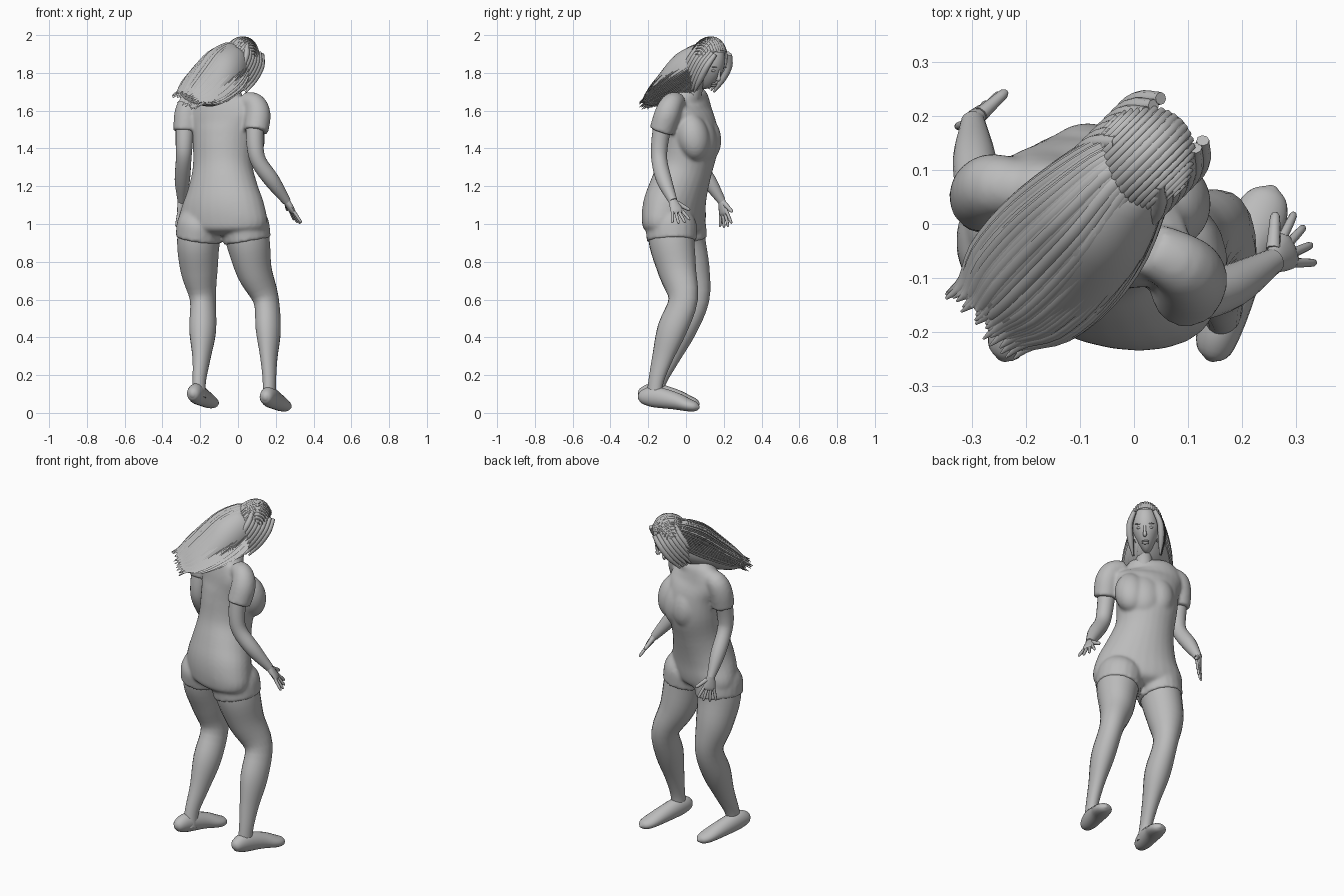
import bpy, bmesh, random
from math import sin, cos, pi, radians
from mathutils import Vector, Matrix

random.seed(4)
if "Cube" in bpy.data.objects:
    bpy.data.objects.remove(bpy.data.objects["Cube"])

grey = bpy.data.materials.new("plain grey")
grey.use_nodes = True
grey.diffuse_color = (0.5, 0.5, 0.5, 1)
grey.node_tree.nodes["Principled BSDF"].inputs["Base Color"].default_value = (0.5, 0.5, 0.5, 1)

ACROSS = Vector((0.9, -0.42, 0))             # body's sideways axis
FACE_ACROSS = Vector((0.7, -0.7, 0))         # head's sideways axis
HAIR_ACROSS = Vector((0.68, -0.68, -0.26))   # blown hair leans to one side


def finish(name, bm):
    bmesh.ops.recalc_face_normals(bm, faces=bm.faces)
    mesh = bpy.data.meshes.new(name)
    bm.to_mesh(mesh)
    bm.free()
    mesh.materials.append(grey)
    ob = bpy.data.objects.new(name, mesh)
    bpy.context.collection.objects.link(ob)
    bpy.ops.object.select_all(action='DESELECT')
    ob.select_set(True)
    bpy.context.view_layer.objects.active = ob
    bpy.ops.object.shade_smooth_by_angle(angle=radians(50))
    return ob


def smooth_path(secs, steps):
    """Catmull-Rom through sections (x, y, z, half width, half depth)."""
    p = [Vector(s if len(s) == 5 else (*s, s[3])) for s in secs]
    p = [2 * p[0] - p[1]] + p + [2 * p[-1] - p[-2]]
    out = []
    for a, b, c, d in zip(p, p[1:], p[2:], p[3:]):
        for i in range(steps):
            t = i / steps
            out.append(0.5 * (2 * b + (c - a) * t + (2 * a - 5 * b + 4 * c - d) * t * t
                              + (3 * b - a - 3 * c + d) * t ** 3))
    return out + [p[-2]]


def add_loft(bm, secs, across=ACROSS, n=20, steps=4):
    path = smooth_path(secs, steps)
    centres = [Vector(s[:3]) for s in path]
    rings = []
    for i, (s, c) in enumerate(zip(path, centres)):
        tan = (centres[min(i + 1, len(path) - 1)] - centres[max(i - 1, 0)]).normalized()
        u = (across - tan * across.dot(tan)).normalized()
        v = tan.cross(u)
        rx, ry = max(s[3], 0.001), max(s[4], 0.001)
        rings.append([bm.verts.new(c + u * rx * cos(2 * pi * k / n) + v * ry * sin(2 * pi * k / n))
                      for k in range(n)])
    for a, b in zip(rings, rings[1:]):
        for k in range(n):
            bm.faces.new((a[k], a[k - 1], b[k - 1], b[k]))
    bm.faces.new(rings[0])
    bm.faces.new(rings[-1])


def loft(name, secs, **kw):
    bm = bmesh.new()
    add_loft(bm, secs, **kw)
    return finish(name, bm)


def add_ball(bm, loc, radii, rot, shape=None):
    for v in bmesh.ops.create_uvsphere(bm, u_segments=28, v_segments=18, radius=1)["verts"]:
        if shape:
            shape(v.co)
        v.co = Vector(loc) + rot @ Vector(c * r for c, r in zip(v.co, radii))


def ball(name, loc, radii, rot, shape=None):
    bm = bmesh.new()
    add_ball(bm, loc, radii, rot, shape)
    return finish(name, bm)


# Shirt with sleeves and shorts, fused into one draped body
bm = bmesh.new()
add_loft(bm, [(-.08, -.065, .94, .14, .08), (-.08, -.065, .97, .23, .132), (-.08, -.065, 1.02, .25, .146),
              (-.08, -.06, 1.1, .23, .15), (-.08, -.038, 1.19, .193, .146), (-.08, -.005, 1.3, .163, .142),
              (-.075, .02, 1.42, .168, .148), (-.075, .02, 1.52, .178, .134), (-.08, .01, 1.6, .2, .105),
              (-.07, .01, 1.66, .17, .085), (-.05, .02, 1.7, .09, .065), (-.045, .025, 1.715, .05, .05)], n=28)
TURN = Matrix.Rotation(radians(-25), 3, 'Z') @ Matrix.Rotation(radians(12), 3, 'X')
for loc, radii in (((-.085, .1, 1.46), (.088, .085, .125)), ((.055, .038, 1.46), (.088, .085, .125)),
                   ((-.017, .06, 1.45), (.11, .1, .14))):
    add_ball(bm, loc, radii, TURN)
sleeves = [[(.03, -.045, 1.65, .05), (.085, -.075, 1.635, .06), (.105, -.1, 1.58, .068), (.095, -.13, 1.49, .066)],
           [(-.19, .06, 1.65, .05), (-.25, .07, 1.635, .06), (-.272, .06, 1.58, .066), (-.28, .045, 1.49, .063)]]
hems = [[(.02, -.08, 1.06, .1), (.035, -.078, 1.0, .127, .135), (.05, -.076, .91, .124, .134)],
        [(-.18, -.04, 1.06, .1), (-.195, -.03, 1.0, .126, .135), (-.208, -.02, .915, .122, .134)]]
for secs in sleeves + hems:
    add_loft(bm, secs)
clothes = finish("shirt_and_shorts", bm)
remesh = clothes.modifiers.new("fuse", 'REMESH')
remesh.mode = 'VOXEL'
remesh.voxel_size = 0.009
remesh.use_smooth_shade = True
relax = clothes.modifiers.new("drape", 'SMOOTH')
relax.factor = 0.5
relax.iterations = 9

# Arms
loft("right_arm", [(.09, -.12, 1.55, .05), (.09, -.14, 1.42, .045), (.11, -.14, 1.33, .042),
                   (.18, -.115, 1.23, .041), (.258, -.068, 1.12, .023)])
loft("left_arm", [(-.28, .05, 1.55, .05), (-.285, .03, 1.42, .045), (-.288, .045, 1.34, .041),
                  (-.295, .12, 1.23, .04), (-.298, .19, 1.12, .022)])


def hand(name, wrist, along, spread):
    """Flat palm with four fanned fingers and a thumb; spread points at the thumb."""
    w, d, s = Vector(wrist), Vector(along).normalized(), Vector(spread)
    s = (s - d * s.dot(d)).normalized()
    bm = bmesh.new()
    add_loft(bm, [(*(w + d * t), a, b) for t, a, b in
                  ((-.01, .02, .018), (.025, .03, .017), (.06, .035, .014), (.075, .03, .008))], s, n=12)
    for k in range(4):
        off = (k - 1.5) / 1.5
        base, dirn = w + d * .06 + s * off * .026, (d + s * off * .36).normalized()
        reach = .085 - .012 * abs(off)
        add_loft(bm, [(*(base + dirn * reach * t), r) for t, r in
                      ((0, .009), (.5, .0085), (.9, .007), (1, .002))], s, n=8, steps=2)
    base, dirn = w + d * .015 + s * .018, (d * .75 + s * .75).normalized()
    add_loft(bm, [(*(base + dirn * t), r) for t, r in
                  ((0, .014), (.04, .011), (.07, .009), (.078, .002))], s, n=8, steps=2)
    finish(name, bm)


hand("right_hand", (.258, -.068, 1.12), (.055, .04, -.1), (-.3, .95, 0))
hand("left_hand", (-.298, .19, 1.12), (.01, .02, -.12), (.75, .6, 0))

# Legs and shoes
legs = {"right": [(.03, -.08, 1.0, .12), (.055, -.075, .9, .114, .122), (.087, -.045, .75, .092, .103),
                  (.148, -.015, .6, .066, .08), (.16, -.075, .44, .064, .08), (.163, -.125, .29, .043, .057),
                  (.166, -.158, .17, .034, .042), (.165, -.17, .08, .034, .042)],
        "left": [(-.19, -.02, 1.0, .12), (-.21, -.015, .9, .112, .122), (-.205, .025, .75, .097, .103),
                 (-.186, .045, .6, .067, .08), (-.187, -.025, .44, .07, .08), (-.194, -.09, .29, .046, .057),
                 (-.205, -.143, .17, .034, .042), (-.205, -.165, .08, .034, .042)]}
for side, dx, dz in (("right", 0, 0), ("left", -.385, .017)):
    loft(side + "_leg", legs[side])
    foot = [(.14, -.252, .08, .008, .01), (.147, -.232, .083, .033, .036), (.165, -.17, .085, .044, .055),
            (.2, -.06, .064, .048, .046), (.232, .01, .042, .05, .034), (.25, .05, .032, .036, .024),
            (.258, .07, .028, .006, .006)]
    loft(side + "_shoe", [(x + dx, y, z + dz, a, b) for x, y, z, a, b in foot])

# Neck and head
loft("neck", [(-.05, .02, 1.66, .055), (-.03, .05, 1.73, .045), (-.01, .09, 1.8, .046)])
CENTRE = Vector((.01, .115, 1.845))
HEAD = Matrix.Rotation(radians(-45), 3, 'Z') @ Matrix.Rotation(radians(-25), 3, 'X')


def on_head(x, y, z):
    return CENTRE + HEAD @ Vector((x, y, z))


def jaw(co):
    if co.z < 0:
        co.x *= 1 + .38 * co.z
        co.y = co.y * (1 + .2 * co.z) - .12 * co.z


ball("head", CENTRE, (.077, .098, .135), HEAD, jaw)
loft("nose", [(*on_head(0, .094, .012), .007), (*on_head(0, .102, -.02), .008),
              (*on_head(0, .107, -.037), .011), (*on_head(0, .097, -.046), .006)], across=FACE_ACROSS, n=10)
for z, r in ((-.073, .006), (-.083, .007)):
    ball("lip", on_head(0, .089, z), (.021, .009, r), HEAD)
for side, s in (("left", -1), ("right", 1)):
    ball(side + "_eye", on_head(s * .031, .083, .002), (.015, .009, .007), HEAD)
    ball(side + "_brow", on_head(s * .033, .084, .023), (.02, .009, .004), HEAD)

# Hair cap, open at the face
bm = bmesh.new()
add_ball(bm, (0, 0, 0), (1, 1, 1), Matrix.Identity(3))
bmesh.ops.delete(bm, context='FACES', geom=[
    f for f in bm.faces for c in [f.calc_center_median()] if c.y > .45 and c.z < .6 or c.z < -.6])
for v in bm.verts:
    v.co = on_head(v.co.x * .09, v.co.y * .106 - .006, v.co.z * .138 + .012)
finish("hair_cap", bm)

# Wind-blown mass of hair
mass = [(.015, .12, 1.89, .06, .06), (-.01, .095, 1.862, .084, .1), (-.07, .02, 1.805, .118, .118),
        (-.14, -.055, 1.745, .132, .095), (-.205, -.12, 1.695, .122, .066), (-.25, -.16, 1.672, .09, .035)]
loft("hair_mass", mass, across=HAIR_ACROSS, n=28)
bm = bmesh.new()
lift = Vector((-.33, -.33, .88))
for i in range(90):
    ang = 2 * pi * i / 90
    grow = random.uniform(.98, 1.04)
    secs = []
    for x, y, z, a, b in mass:
        p = Vector((x, y, z)) + (HAIR_ACROSS * a * cos(ang) + lift * b * sin(ang)) * grow
        secs.append((*p, .011, .004))
    tip = Vector(secs[-1][:3]) + Vector((-.025, -.02, -.018)) * random.uniform(.2, 1.5)
    add_loft(bm, secs + [(*tip, .002, .001)], HAIR_ACROSS, n=6, steps=3)

# Strands combed back over the cap
for k in range(19):
    a = radians(-72 + 8 * k)
    secs = []
    for j in range(6):
        t = radians(46 + j * 25)
        p = on_head(.09 * sin(a), -.006 + .106 * cos(a) * cos(t), .012 + .138 * cos(a) * sin(t))
        secs.append((*p, .007, .003))
    add_loft(bm, secs, FACE_ACROSS, n=6, steps=2)

# Locks hanging beside the cheeks
for s in (-1, 1):
    for k in range(7):
        y = .066 - k * .021
        add_loft(bm, [(*on_head(s * .055, y + .012, .095), .012), (*on_head(s * .083, y + .008, .025), .017),
                      (*on_head(s * .084, y - .008, -.06), .017), (*on_head(s * .074, y - .03, -.145), .005)],
                 FACE_ACROSS, n=8)
finish("hair_strands", bm)
